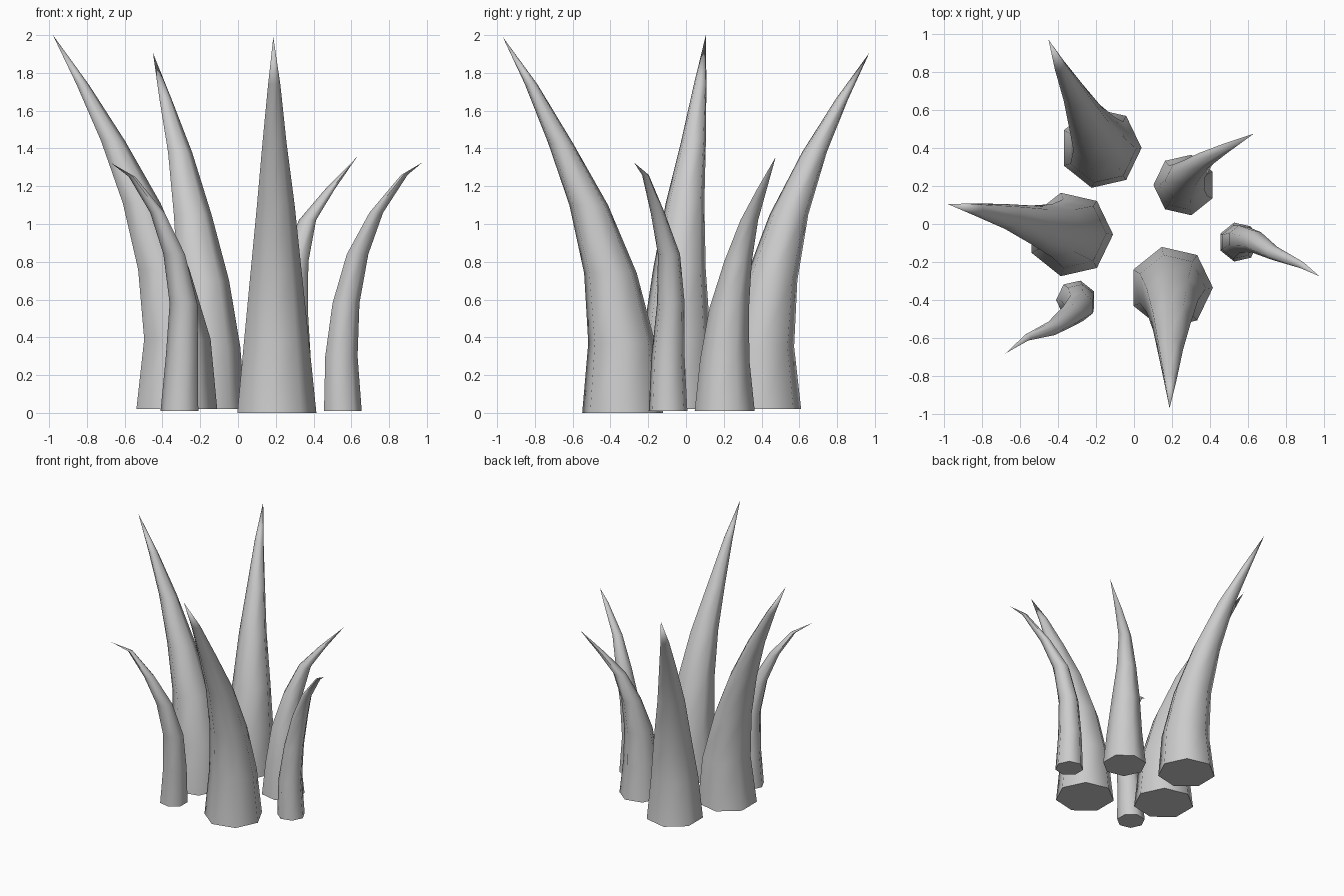
import bpy, bmesh
from math import cos, sin, pi, radians

SIDES = 7


def blade(name, path, turn=0.0):
    """Curved seven-sided spike: path rows are x, y, z, radius; the last row is the tip."""
    bm = bmesh.new()
    rings = []
    for x, y, z, r in path[:-1]:
        rings.append([bm.verts.new((x + r * cos(turn + 2 * pi * i / SIDES),
                                    y + r * sin(turn + 2 * pi * i / SIDES), z))
                      for i in range(SIDES)])
    tip = bm.verts.new(path[-1][:3])
    bm.faces.new(rings[0][::-1])
    for low, high in zip(rings, rings[1:]):
        for i in range(SIDES):
            j = (i + 1) % SIDES
            bm.faces.new((low[i], low[j], high[j], high[i]))
    for i in range(SIDES):
        bm.faces.new((rings[-1][i], rings[-1][(i + 1) % SIDES], tip))
    mesh = bpy.data.meshes.new(name)
    bm.to_mesh(mesh)
    bm.free()
    ob = bpy.data.objects.new(name, mesh)
    bpy.context.collection.objects.link(ob)
    bpy.context.view_layer.objects.active = ob
    ob.select_set(True)
    bpy.ops.object.shade_smooth_by_angle(angle=radians(60))
    ob.select_set(False)


# Three tall, thick blades
blade("tall_blade_left", [
    (-.335, -.055, .02, .225), (-.33, -.05, .39, .185), (-.40, -.035, .76, .143),
    (-.515, -.005, 1.11, .105), (-.665, .04, 1.44, .067),
    (-.825, .075, 1.74, .034), (-.98, .105, 2.0, 0)])
blade("tall_blade_back", [
    (-.175, .40, .02, .215), (-.17, .395, .35, .182), (-.19, .45, .70, .143),
    (-.245, .545, 1.05, .105), (-.31, .68, 1.38, .067),
    (-.385, .825, 1.66, .034), (-.45, .97, 1.905, 0)])
blade("tall_blade_front", [
    (.195, -.335, 0, .22), (.195, -.34, .37, .182), (.195, -.40, .74, .143),
    (.195, -.515, 1.10, .105), (.19, -.665, 1.43, .067),
    (.19, -.82, 1.74, .034), (.187, -.97, 1.99, 0)])

# Three shorter blades with bent tips
blade("short_blade_front_left", [
    (-.305, -.40, .01, .105), (-.292, -.405, .30, .09), (-.285, -.435, .58, .077),
    (-.335, -.48, .84, .06), (-.425, -.545, 1.06, .04),
    (-.56, -.595, 1.25, .018), (-.675, -.68, 1.325, 0)], pi)
blade("short_blade_right", [
    (.55, -.095, .01, .105), (.543, -.095, .30, .09), (.568, -.08, .58, .075),
    (.63, -.09, .84, .06), (.73, -.15, 1.06, .038),
    (.88, -.215, 1.26, .018), (.975, -.275, 1.325, 0)])
blade("short_blade_back_right", [
    (.265, .205, .01, .163), (.265, .205, .28, .134), (.272, .228, .55, .108),
    (.305, .275, .80, .075), (.37, .335, 1.02, .048),
    (.485, .40, 1.18, .027), (.63, .475, 1.355, 0)], pi)
